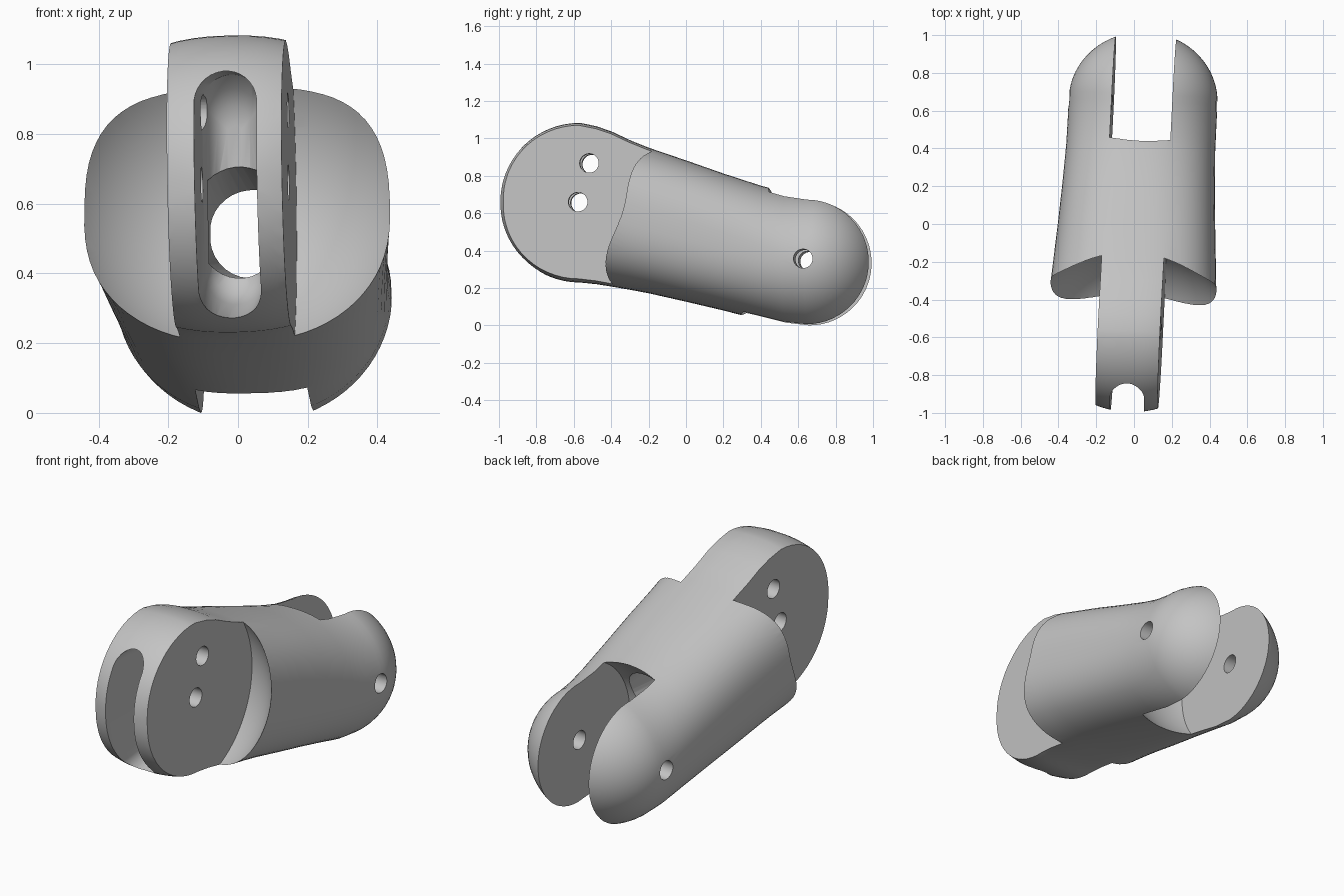
import bpy, bmesh, math
from mathutils import Vector, Matrix

cube = bpy.data.objects.get("Cube")
if cube:
    bpy.data.objects.remove(cube, do_unlink=True)

FRONT = Vector((0, -.57, .655))    # front pivot
REAR = Vector((0, .65, .335))      # rear pivot
HALF = .165                        # half thickness of tongue and rear slot
SIDES = 72

grey = bpy.data.materials.new("light_grey")
grey.use_nodes = True
grey.diffuse_color = (.55, .55, .55, 1)
grey.node_tree.nodes["Principled BSDF"].inputs["Base Color"].default_value = (.55, .55, .55, 1)


def make(name, bm):
    bmesh.ops.recalc_face_normals(bm, faces=bm.faces)
    mesh = bpy.data.meshes.new(name)
    bm.to_mesh(mesh)
    bm.free()
    mesh.materials.append(grey)
    ob = bpy.data.objects.new(name, mesh)
    bpy.context.collection.objects.link(ob)
    return ob


def cross_pin(name, y, z):
    bm = bmesh.new()
    place = Matrix.Translation((0, y, z)) @ Matrix.Rotation(math.pi / 2, 4, "Y")
    bmesh.ops.create_cone(bm, cap_ends=True, segments=32, radius1=.051,
                          radius2=.051, depth=1.4, matrix=place)
    return make(name, bm)


def cut_sphere(name, center, radius, planes):
    # sphere trimmed to the inner side of each (x, direction) plane
    bm = bmesh.new()
    bmesh.ops.create_uvsphere(bm, u_segments=80, v_segments=48, radius=radius,
                              matrix=Matrix.Translation(center))
    for x, direction in planes:
        bmesh.ops.bisect_plane(bm, geom=bm.verts[:] + bm.edges[:] + bm.faces[:],
                               plane_co=(x, 0, 0), plane_no=(direction, 0, 0), clear_inner=True)
        bmesh.ops.holes_fill(bm, edges=[e for e in bm.edges if e.is_boundary])
    return make(name, bm)


def stadium(y, low, high, r, x=0):
    # upright rounded slot outline at depth y
    points = []
    for i in range(32):
        a = math.tau * (i + .5) / 32
        z = high - r if math.sin(a) > 0 else low + r
        points.append((x + r * math.cos(a), y, z + r * math.sin(a)))
    return points


def hull(name, points):
    bm = bmesh.new()
    for p in points:
        bm.verts.new(p)
    bmesh.ops.convex_hull(bm, input=bm.verts)
    return make(name, bm)


def power(value, exponent):
    return math.copysign(abs(value) ** (2 / exponent), value)


# Body sections (y, top, bottom, half width, squareness) between two round caps
stations = []
for i in range(1, 17):
    a = math.pi / 2 * i / 16
    r = .427 * math.sin(a)
    stations.append((FRONT.y - .43 * math.cos(a), FRONT.z + r, FRONT.z - r, .47 * math.sin(a), 2.3))
stations += [(-.48, 1.063, .219, .455, 2.4), (-.4, 1.035, .206, .446, 2.5),
             (-.3, .988, .189, .437, 2.5), (-.2, .948, .17, .43, 2.5), (0, .88, .125, .416, 2.5),
             (.2, .81, .078, .404, 2.4), (.4, .745, .026, .395, 2.25), (.53, .714, -.012, .394, 2.1)]
for i in range(16):
    a = math.pi / 2 * i / 16
    r = .365 * math.cos(a)
    stations.append((REAR.y + .365 * math.sin(a), REAR.z + r, REAR.z - r, .394 * math.cos(a), 2))

bm = bmesh.new()
rings = []
for y, top, bottom, width, square in stations:
    mid, tall = (top + bottom) / 2, (top - bottom) / 2
    angles = [math.tau * k / SIDES for k in range(SIDES)]
    rings.append([bm.verts.new((width * power(math.cos(a), square), y,
                                mid + tall * power(math.sin(a), square))) for a in angles])
for a, b in zip(rings, rings[1:]):
    for k in range(SIDES):
        n = (k + 1) % SIDES
        bm.faces.new((a[k], a[n], b[n], b[k]))
for ring, tip in ((rings[0], (0, FRONT.y - .43, FRONT.z)), (rings[-1], (0, REAR.y + .365, REAR.z))):
    v = bm.verts.new(tip)
    for k in range(SIDES):
        bm.faces.new((ring[k], ring[(k + 1) % SIDES], v))
body = make("finger_segment", bm)

# Spherical hollows on both sides of the front tongue
cutters = [cut_sphere("shoulder_cutter", (0, -.626, .675), .54, [(side * HALF - .004, side)])
           for side in (-1, 1)]

# Rear fork slot with a round floor, and cross pin holes
cutters.append(cut_sphere("slot_cutter", (0, .66, .33), .463, [(-HALF + .004, 1), (HALF - .004, -1)]))
for y, z in ((-.514, .863), (-.574, .656), (.642, .348)):
    cutters.append(cross_pin("pin_cutter", y, z))

# Front mouth with a rounded back wall, and the bore leading to the fork
cutters.append(hull("mouth_cutter", stadium(-1.15, .265, .98, .09) + stadium(-.8, .265, .98, .09)
                    + stadium(-.5, .31, .97, .088) + stadium(-.45, .34, .93, .07)
                    + stadium(-.42, .38, .88, .045) + stadium(-.41, .42, .83, .02)))
cutters.append(hull("bore_cutter", stadium(-.47, .385, .71, .11, .01)
                    + stadium(.35, .385, .635, .122, .015)))

bpy.context.view_layer.objects.active = body
for cutter in cutters:
    cutter.hide_render = True
    mod = body.modifiers.new("cut", "BOOLEAN")
    mod.operation = "DIFFERENCE"
    mod.solver = "EXACT"
    mod.object = cutter
    bpy.ops.object.modifier_apply(modifier=mod.name)
    bpy.data.objects.remove(cutter, do_unlink=True)

# Slight yaw and roll, then stand centred on the ground
body.data.transform(Matrix.Rotation(-.047, 4, "Z") @ Matrix.Rotation(-.02, 4, "Y"))
low = [min(v.co[i] for v in body.data.vertices) for i in range(3)]
high = [max(v.co[i] for v in body.data.vertices) for i in range(3)]
body.data.transform(Matrix.Translation((-(low[0] + high[0]) / 2, -(low[1] + high[1]) / 2, -low[2])))

bpy.ops.object.select_all(action="DESELECT")
body.select_set(True)
bpy.ops.object.shade_smooth_by_angle(angle=math.radians(32))
